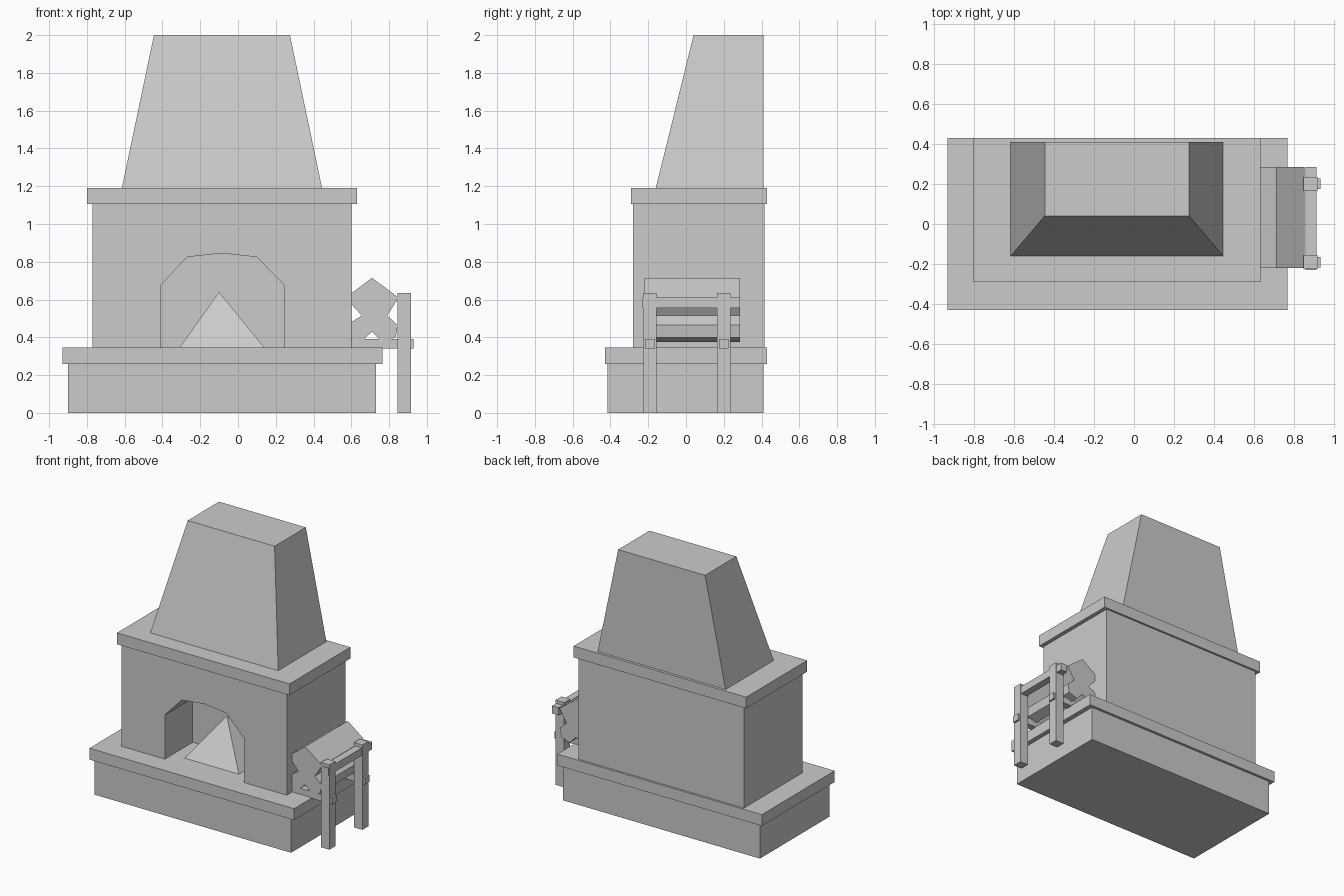
import bpy, bmesh

if "Cube" in bpy.data.objects:
    bpy.data.objects.remove(bpy.data.objects["Cube"])


def make(name, verts, faces):
    mesh = bpy.data.meshes.new(name)
    mesh.from_pydata(verts, [], faces)
    bm = bmesh.new()
    bm.from_mesh(mesh)
    bmesh.ops.recalc_face_normals(bm, faces=bm.faces)
    bm.to_mesh(mesh)
    bm.free()
    ob = bpy.data.objects.new(name, mesh)
    bpy.context.collection.objects.link(ob)
    return ob


def frustum(name, bottom, top, z0, z1):
    """Solid between two rectangles given as (x0, x1, y0, y1)."""
    verts = [(x, y, z) for (a, b, c, d), z in ((bottom, z0), (top, z1))
             for x, y in ((a, c), (b, c), (b, d), (a, d))]
    sides = [(i, (i + 1) % 4, (i + 1) % 4 + 4, i + 4) for i in range(4)]
    return make(name, verts, [(3, 2, 1, 0), (4, 5, 6, 7)] + sides)


def box(name, x0, x1, y0, y1, z0, z1):
    return frustum(name, (x0, x1, y0, y1), (x0, x1, y0, y1), z0, z1)


def extrude_y(name, profile, y0, y1):
    """Extrude an x-z outline along y."""
    n = len(profile)
    verts = [(x, y, z) for y in (y0, y1) for x, z in profile]
    faces = [tuple(range(n)), tuple(range(n, 2 * n))]
    faces += [(i, (i + 1) % n, (i + 1) % n + n, i + n) for i in range(n)]
    return make(name, verts, faces)


# Hearth base and slab
box("hearth_base", -0.90, 0.73, -0.415, 0.41, 0, 0.26)
box("hearth_slab", -0.93, 0.765, -0.43, 0.43, 0.26, 0.345)

# Fireplace body with the arched firebox cut out
body = box("fireplace_body", -0.77, 0.60, -0.28, 0.415, 0.345, 1.105)
arch = [(-0.41, 0.3), (-0.41, 0.675), (-0.27, 0.825), (-0.085, 0.845),
        (0.10, 0.825), (0.245, 0.675), (0.245, 0.3)]
cutter = extrude_y("firebox_cutter", arch, -0.4, 0.05)
cutter.hide_render = True
mod = body.modifiers.new("firebox", 'BOOLEAN')
mod.operation = 'DIFFERENCE'
mod.solver = 'EXACT'
mod.object = cutter
bpy.context.view_layer.objects.active = body
bpy.ops.object.modifier_apply(modifier=mod.name)
bpy.data.objects.remove(cutter)

# Mantel and tapered chimney hood
box("mantel", -0.80, 0.63, -0.29, 0.43, 1.105, 1.19)
frustum("chimney_hood", (-0.615, 0.445, -0.16, 0.41),
        (-0.445, 0.275, 0.04, 0.41), 1.19, 2.0)

# Flame pyramid
make("flame", [(-0.31, -0.19, 0.345), (0.14, -0.19, 0.345), (0.14, 0.17, 0.345),
               (-0.31, 0.17, 0.345), (-0.10, 0.01, 0.64)],
     [(0, 1, 2, 3), (0, 1, 4), (1, 2, 4), (2, 3, 4), (3, 0, 4)])

# Stacked logs beside the body
logs = [(0.71, 0.715), (0.85, 0.61), (0.79, 0.515), (0.845, 0.465),
        (0.835, 0.40), (0.765, 0.375), (0.71, 0.43), (0.65, 0.375),
        (0.585, 0.40), (0.575, 0.465), (0.655, 0.515), (0.57, 0.61)]
extrude_y("log_stack", logs, -0.22, 0.285)

# Log rack: posts, support rails and top bar
for side, y in (("front", -0.19), ("back", 0.20)):
    box(side + "_rack_post", 0.845, 0.915, y - 0.035, y + 0.035, 0, 0.635)
    box(side + "_rack_rail", 0.58, 0.93, y - 0.026, y + 0.026, 0.34, 0.39)
box("rack_top_bar", 0.855, 0.91, -0.23, 0.285, 0.555, 0.612)
